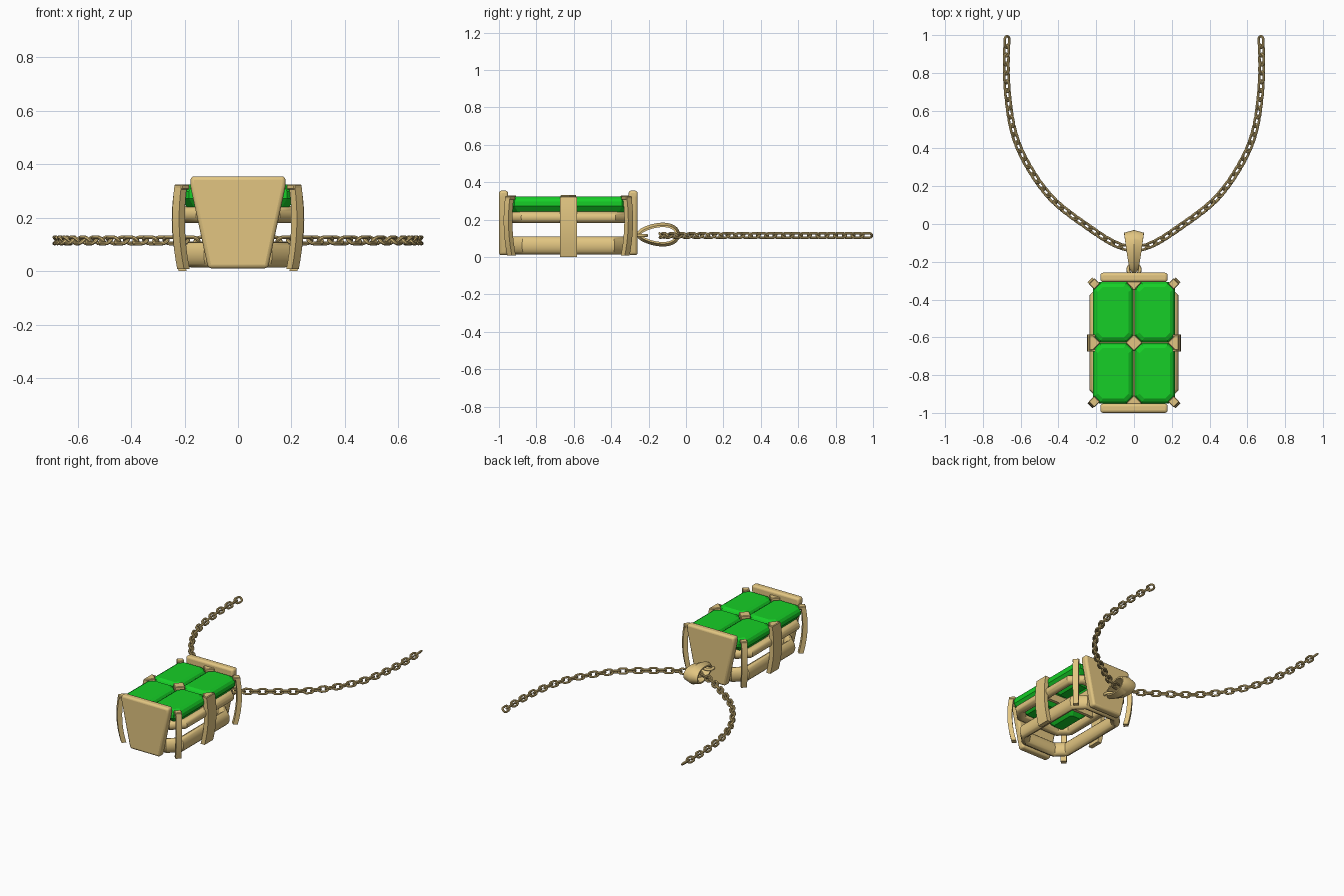
import bpy, bmesh
from math import pi, sin, cos, radians
from mathutils import Vector, Matrix

if "Cube" in bpy.data.objects:
    bpy.data.objects.remove(bpy.data.objects["Cube"])

CY = -0.629  # pendant centre in y


def material(name, color):
    m = bpy.data.materials.new(name)
    m.diffuse_color = color
    m.use_nodes = True
    m.node_tree.nodes["Principled BSDF"].inputs["Base Color"].default_value = m.diffuse_color
    return m


GOLD = material("gold", (0.76, 0.56, 0.22, 1))
GREEN = material("green_gem", (0.008, 0.62, 0.02, 1))


def finish(name, bm, mat=GOLD, smooth=True, bevel=0.0, segments=2):
    bmesh.ops.recalc_face_normals(bm, faces=bm.faces)
    me = bpy.data.meshes.new(name)
    bm.to_mesh(me)
    bm.free()
    ob = bpy.data.objects.new(name, me)
    bpy.context.collection.objects.link(ob)
    me.materials.append(mat)
    if bevel:
        mod = ob.modifiers.new("bevel", 'BEVEL')
        mod.width, mod.segments = bevel, segments
        mod.limit_method = 'ANGLE'
    if smooth:
        bpy.ops.object.select_all(action='DESELECT')
        ob.select_set(True)
        bpy.context.view_layer.objects.active = ob
        bpy.ops.object.shade_smooth_by_angle(angle=radians(32))
    return ob


def loft(bm, rings, closed=False):
    """Skin a list of point loops; either close the path or cap both ends."""
    vs = [[bm.verts.new(p) for p in r] for r in rings]
    n = len(vs[0])
    pairs = list(zip(vs, vs[1:])) + ([(vs[-1], vs[0])] if closed else [])
    for a, b in pairs:
        for i in range(n):
            bm.faces.new((a[i], a[(i + 1) % n], b[(i + 1) % n], b[i]))
    if not closed:
        bm.faces.new(vs[0])
        bm.faces.new(vs[-1])


def octagon(cx, cy, hx, hy, c, z):
    q = [(hx, hy - c), (hx - c, hy)]
    pts = q + [(-x, y) for x, y in q[::-1]]
    pts += [(-x, -y) for x, y in pts]
    return [Vector((cx + x, cy + y, z)) for x, y in pts]


def prism(bm, outline, depth):
    loft(bm, [outline, [p + depth for p in outline]])


# End plates: rounded trapezoids
half = [(0.178, 0.355), (0.178, 0.318), (0.112, 0.01)]
shape = half + [(-x, z) for x, z in half[::-1]]
for name, y in (("front_plate", -1.0), ("back_plate", -0.307)):
    bm = bmesh.new()
    prism(bm, [Vector((x, y, z)) for x, z in shape], Vector((0, 0.049, 0)))
    finish(name, bm, bevel=0.014, segments=3)


# Octagonal rails with oval cross section
def rail(name, hx, hy, c, z, rx, rz):
    bm = bmesh.new()
    rings = []
    for i in range(16):
        a = 2 * pi * i / 16
        d = rx * cos(a)
        rings.append(octagon(0, CY, hx + d, hy + d, c + 0.586 * d, z + rz * sin(a)))
    loft(bm, rings, closed=True)
    finish(name, bm)


rail("upper_rail", 0.205, 0.30, 0.06, 0.212, 0.03, 0.031)
rail("lower_rail", 0.175, 0.295, 0.06, 0.062, 0.03, 0.048)

# Cross supports under the gems and the centre post
bm = bmesh.new()
for sx, sy in ((0.40, 0.022), (0.022, 0.60)):
    bmesh.ops.create_cube(bm, size=1, matrix=Matrix.Translation((0, CY, 0.215))
                          @ Matrix.Diagonal((sx, sy, 0.05, 1)))
finish("gem_supports", bm, smooth=False)

# Four step-cut gems: (z, inset) levels
levels = [(0.198, 0.07), (0.235, 0.03), (0.272, 0.0), (0.298, 0.0), (0.314, 0.010), (0.324, 0.026)]
for sx in (-1, 1):
    for sy in (-1, 1):
        bm = bmesh.new()
        loft(bm, [octagon(sx * 0.110, CY + sy * 0.162, 0.107 - d, 0.160 - d, 0.034 - 0.3 * d, z)
                  for z, d in levels])
        finish("gem", bm, GREEN, smooth=False)

# Bowed prongs: outer distance and height along the profile
ts = [i / 10 for i in range(11)]
profile = [(0.222 + 0.0145 * t + 0.072 * t * (1 - t), 0.32 * t) for t in ts]


def prong(name, base, out, offset, width, thick, z0=0.0):
    bm = bmesh.new()
    out = Vector(out).normalized()
    side = Vector((-out.y, out.x, 0)) * width / 2
    rings = []
    for r, z in profile:
        zz = z0 + z * (0.32 - z0) / 0.32
        p = Vector(base) + out * (r + offset) + Vector((0, 0, zz))
        q = p - out * thick
        rings.append([p + side, p - side, q - side, q + side])
    loft(bm, rings)
    finish(name, bm)


def claw(name, outline, z=0.305, depth=0.024):
    bm = bmesh.new()
    prism(bm, [Vector((x, CY + y, z)) for x, y in outline], Vector((0, 0, depth)))
    finish(name, bm, smooth=False, bevel=0.004, segments=1)


for sx in (-1, 1):
    prong("side_prong", (0, CY, 0), (sx, 0, 0), 0, 0.09, 0.03)
    claw("side_claw", [(sx * 0.236, -0.04), (sx * 0.216, -0.04), (sx * 0.178, 0),
                       (sx * 0.216, 0.04), (sx * 0.236, 0.04)], 0.30, 0.024)
    for sy in (-1, 1):
        prong("corner_prong", (sx * 0.19, CY + sy * 0.29, 0), (sx, sy, 0),
              -0.187, 0.036, 0.03, 0.008)
        # small claw tip leaning over the gem corner
        x, y, h = sx * 0.21, sy * 0.312, 0.03
        claw("corner_claw", [(x + h, y), (x, y + h), (x - h, y), (x, y - h)], 0.305, 0.02)
for sy in (-1, 1):
    claw("end_claw", [(-0.038, sy * 0.325), (-0.038, sy * 0.316), (0, sy * 0.276),
                      (0.038, sy * 0.316), (0.038, sy * 0.325)])
h = 0.045
claw("centre_claw", [(h, 0), (0, h), (-h, 0), (0, -h)], 0.235, 0.096)

# Bail: tapered ridged loop, wide where the chain passes
bm = bmesh.new()
rings = []
for i in range(40):
    t = 2 * pi * i / 40
    k = (1 + cos(t)) / 2
    w = 0.018 + 0.034 * k ** 0.7
    mid = Vector((0, -0.148 + 0.1 * cos(t), 0.12 + 0.053 * sin(t) * (0.62 + 0.5 * k)))
    n = Vector((0, 0.053 * cos(t), 0.1 * sin(t))).normalized()
    section = [(-w, -0.008), (-w, 0.002), (0, 0.016), (w, 0.002), (w, -0.008)]
    rings.append([mid + n * d + Vector((x, 0, 0)) for x, d in section])
loft(bm, rings, closed=True)
finish("bail", bm)

# Connector ring between bail and back plate
bpy.ops.mesh.primitive_torus_add(major_radius=0.031, minor_radius=0.009, major_segments=24,
                                 minor_segments=8, location=(0, -0.242, 0.115))
ring = bpy.context.object
ring.name = "connector_ring"
ring.data.materials.append(GOLD)
bpy.ops.object.shade_smooth_by_angle(angle=radians(60))

# Chain path: spline through the right half, mirrored for the left
pts = [(-0.1, -0.105), (0, -0.13), (0.1, -0.105), (0.23, -0.025), (0.42, 0.12), (0.55, 0.29),
       (0.635, 0.48), (0.672, 0.72), (0.673, 0.964), (0.65, 1.2)]
pts = [Vector((x, y, 0.115)) for x, y in pts]
path = []
for a, b, c, d in zip(pts, pts[1:], pts[2:], pts[3:]):
    for j in range(30):
        t = j / 30
        path.append(0.5 * (2 * b + (c - a) * t + (2 * a - 5 * b + 4 * c - d) * t * t
                           + (3 * b - 3 * c + d - a) * t ** 3))
path.append(pts[-2])
dist = [0.0]
for a, b in zip(path, path[1:]):
    dist.append(dist[-1] + (b - a).length)


def point_at(s):
    for i in range(len(dist) - 1):
        if dist[i + 1] >= s:
            f = (s - dist[i]) / (dist[i + 1] - dist[i])
            return path[i].lerp(path[i + 1], f), (path[i + 1] - path[i]).normalized()
    return path[-1], (path[-1] - path[-2]).normalized()


# Chain link: stadium-shaped wire, neighbours rolled a quarter turn
def add_link(bm, centre, tangent, roll, straight=0.014, rad=0.0165, wire=0.0068):
    side = Matrix.Rotation(roll, 3, tangent) @ Vector((-tangent.y, tangent.x, 0))
    up = tangent.cross(side)
    rings = []
    for i in range(16):
        a = -pi / 2 + pi * (i % 8) / 7 + (pi if i > 7 else 0)
        n = tangent * cos(a) + side * sin(a)
        p = centre + n * rad + tangent * (straight if i < 8 else -straight)
        rings.append([p + (n * cos(b) + up * sin(b)) * wire
                      for b in [2 * pi * k / 8 for k in range(8)]])
    loft(bm, rings, closed=True)


bm = bmesh.new()
N = round(dist[-1] / 0.0465)
for i in range(-N, N + 1):
    p, t = point_at(abs(i) / N * dist[-1])
    if i < 0:
        p, t = Vector((-p.x, p.y, p.z)), Vector((-t.x, t.y, 0))
    if i == 0:
        t = Vector((1, 0, 0))
    add_link(bm, p, t, radians(45 if i % 2 else -45) * (-1 if i < 0 else 1))
finish("chain", bm).data.shade_smooth()
